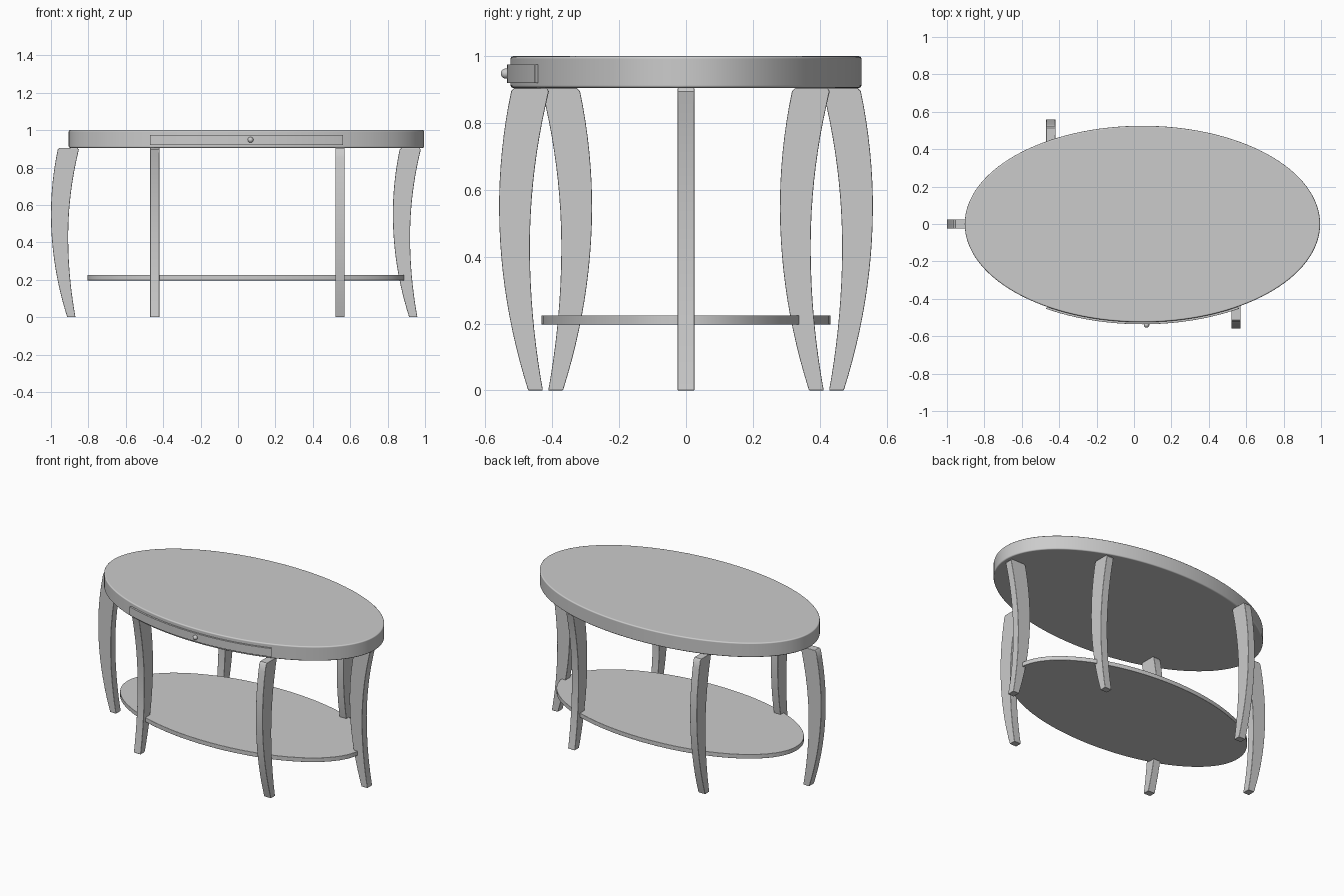
import bpy, bmesh, math
from mathutils import Vector

default = bpy.data.objects.get("Cube")
if default:
    bpy.data.objects.remove(default, do_unlink=True)

GREY = (0.6, 0.6, 0.6, 1)
mat = bpy.data.materials.new("plain grey")
mat.use_nodes = True
mat.diffuse_color = GREY
mat.node_tree.nodes["Principled BSDF"].inputs["Base Color"].default_value = GREY


def finish(name, bm, bevel=0.0):
    """Turn a bmesh into a smooth-by-angle object with softened edges."""
    bmesh.ops.recalc_face_normals(bm, faces=bm.faces)
    mesh = bpy.data.meshes.new(name)
    bm.to_mesh(mesh)
    bm.free()
    mesh.materials.append(mat)
    obj = bpy.data.objects.new(name, mesh)
    bpy.context.collection.objects.link(obj)
    bpy.ops.object.select_all(action='DESELECT')
    obj.select_set(True)
    bpy.context.view_layer.objects.active = obj
    bpy.ops.object.shade_smooth_by_angle(angle=math.radians(35))
    if bevel:
        mod = obj.modifiers.new("soft edges", 'BEVEL')
        mod.width = bevel
        mod.segments = 3
        mod.limit_method = 'ANGLE'
        mod.angle_limit = math.radians(50)
        mod.harden_normals = True
    return obj


def prism(name, points, offset, bevel):
    """Extrude a closed outline along an offset."""
    bm = bmesh.new()
    face = bm.faces.new([bm.verts.new(p) for p in points])
    grown = bmesh.ops.extrude_face_region(bm, geom=[face])["geom"]
    bmesh.ops.translate(bm, vec=offset,
                        verts=[v for v in grown if isinstance(v, bmesh.types.BMVert)])
    return finish(name, bm, bevel)


def ellipse(cx, rx, ry, z, start, end, count):
    angles = [start + (end - start) * i / count for i in range(count + 1)]
    return [Vector((cx + rx * math.cos(a), ry * math.sin(a), z)) for a in angles]


# Oval top and lower shelf
def oval(name, cx, rx, ry, z0, z1, bevel):
    outline = ellipse(cx, rx, ry, z0, 0, math.tau, 128)[:-1]
    prism(name, outline, Vector((0, 0, z1 - z0)), bevel)


oval("table_top", 0.045, 0.95, 0.525, 0.905, 1.0, 0.008)
oval("lower_shelf", 0.042, 0.847, 0.432, 0.197, 0.225, 0.002)

# Curved drawer front, slightly proud of the rim
a0, a1 = math.pi * 1.5 - 0.565, math.pi * 1.5 + 0.565
outer = ellipse(0.045, 0.965, 0.536, 0.92, a0, a1, 40)
inner = ellipse(0.045, 0.93, 0.505, 0.92, a0, a1, 40)
prism("drawer_front", outer + inner[::-1], Vector((0, 0, 0.055)), 0.001)

# Drawer knob
bm = bmesh.new()
bmesh.ops.create_uvsphere(bm, u_segments=24, v_segments=16, radius=0.015)
bmesh.ops.translate(bm, verts=bm.verts, vec=(0.067, -0.539, 0.948))
finish("drawer_knob", bm)


# Bowed legs: d is the depth behind the outermost point of the bow
def bow(z, mid, depth, low, high):
    if z < mid:
        return depth + low * ((mid - z) / mid) ** 2
    return depth + high * ((z - mid) / (0.895 - mid)) ** 2


STEPS = 20
heights = [0.895 * i / STEPS for i in range(STEPS + 1)]
profile = [(bow(z, 0.55, 0, 0.087, 0.036), z) for z in heights]
profile += [(0.046, 0.905), (0.142, 0.905)]
profile += [(bow(z, 0.43, 0.092, 0.039, 0.057), z) for z in reversed(heights)]


def leg(name, bulge_point, outward):
    out = Vector(outward)
    side = Vector((-out.y, out.x, 0)) * 0.05
    base = Vector(bulge_point) - side / 2
    points = [base - out * d + Vector((0, 0, z)) for d, z in profile]
    prism(name, points, side, 0.003)


leg("right_end_leg", (-1.0, 0, 0), (-1, 0, 0))
leg("left_end_leg", (0.828, 0, 0), (-1, 0, 0))
leg("front_left_leg", (0.545, -0.559, 0), (0, -1, 0))
leg("back_left_leg", (0.545, 0.281, 0), (0, -1, 0))
leg("front_right_leg", (-0.445, -0.281, 0), (0, 1, 0))
leg("back_right_leg", (-0.445, 0.559, 0), (0, 1, 0))
